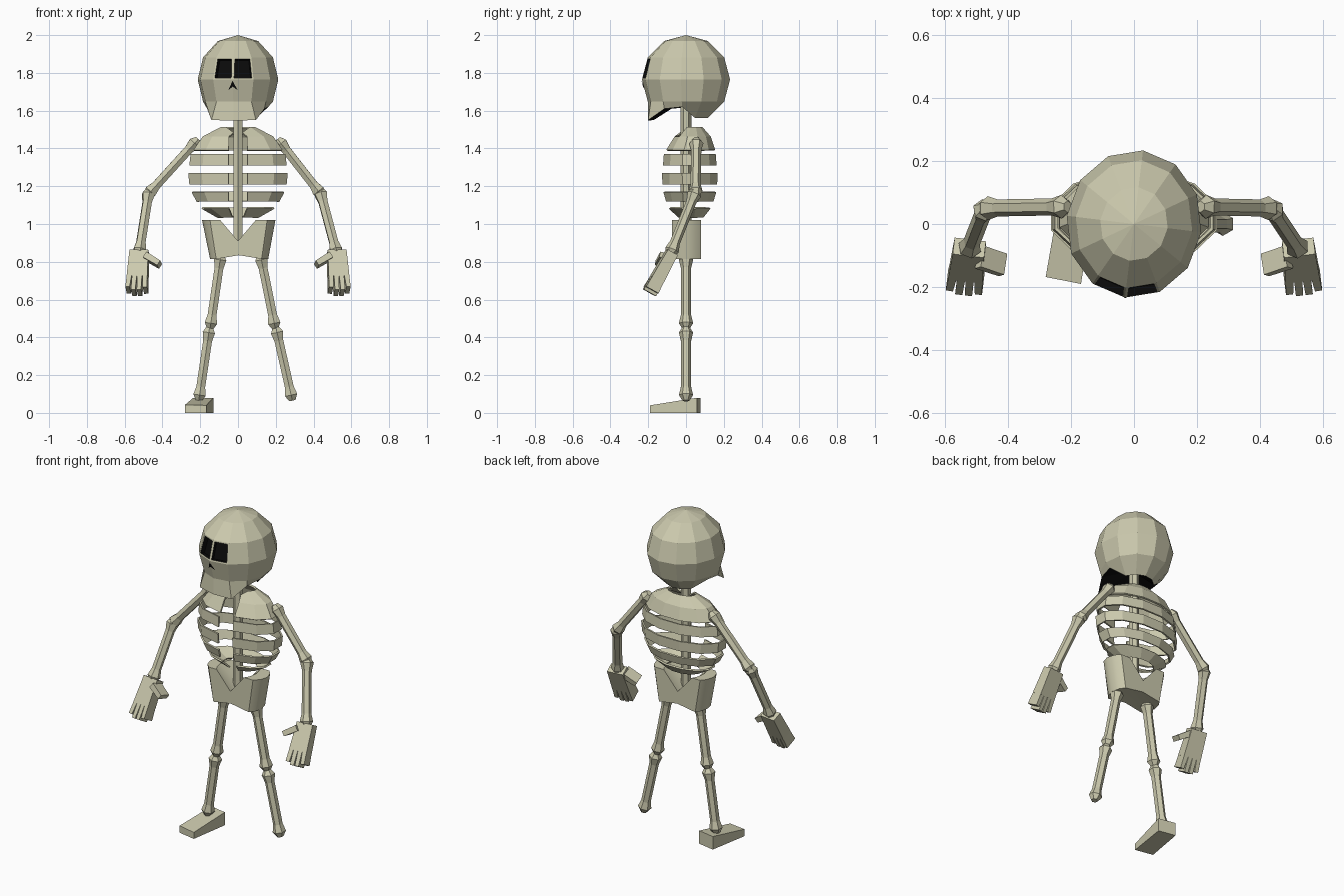
import bpy, bmesh, math
from mathutils import Vector, Matrix

if "Cube" in bpy.data.objects:
    bpy.data.objects.remove(bpy.data.objects["Cube"])


def material(name, rgb):
    m = bpy.data.materials.new(name)
    m.diffuse_color = (*rgb, 1)
    m.use_nodes = True
    m.node_tree.nodes["Principled BSDF"].inputs["Base Color"].default_value = m.diffuse_color
    return m


BONE = material("bone", (0.60, 0.585, 0.42))
BLACK = material("hollow black", (0.003, 0.003, 0.003))


def finish(bm, name, recalc=True, mats=(BONE,)):
    if recalc:
        bmesh.ops.recalc_face_normals(bm, faces=bm.faces)
    me = bpy.data.meshes.new(name)
    bm.to_mesh(me)
    bm.free()
    for m in mats:
        me.materials.append(m)
    ob = bpy.data.objects.new(name, me)
    bpy.context.collection.objects.link(ob)
    return ob


def loft(bm, rings, closed=True, caps=True):
    """Join rings of points with quads."""
    vs = [[bm.verts.new(p) for p in r] for r in rings]
    n = len(vs[0])
    for a, b in zip(vs, vs[1:]):
        for i in range(n if closed else n - 1):
            j = (i + 1) % n
            bm.faces.new((a[i], a[j], b[j], b[i]))
    if caps:
        bm.faces.new(vs[0][::-1])
        bm.faces.new(vs[-1])
    return vs


def long_bone(name, a, b, r=0.027):
    """Six-sided shaft with a knob at each end."""
    a, b = Vector(a), Vector(b)
    q = (b - a).to_track_quat('Z', 'Y')
    L = (b - a).length
    prof = [(0, .7), (.03, 1.4), (.075, 1), (L - .075, 1), (L - .03, 1.4), (L, .7)]
    bm = bmesh.new()
    loft(bm, [[a + q @ Vector((r * k * math.cos(i * math.pi / 3),
                               r * k * math.sin(i * math.pi / 3), d)) for i in range(6)]
              for d, k in prof])
    return finish(bm, name)


def beam(bm, a, b, side, w, t):
    """Box from a to b; w and t are (start, end) widths and thicknesses."""
    a, b = Vector(a), Vector(b)
    d = (b - a).normalized()
    s = Vector(side)
    s = (s - d * s.dot(d)).normalized()
    n = d.cross(s)
    loft(bm, [[p + s * (x * w[k] / 2) + n * (y * t[k] / 2)
               for x, y in ((-1, -1), (1, -1), (1, 1), (-1, 1))]
              for k, p in enumerate((a, b))])


# skull: 12-sided cranium, front of the lowest ring pulled into a jaw, hollow below
TURN = Matrix.Rotation(math.radians(-7), 4, 'Z')
RX, RY, CZ = 0.215, 0.235, 1.765
bm = bmesh.new()
rings = []
for lat in (60, 30, 0, -30):
    k, z = math.cos(math.radians(lat)), CZ + RY * math.sin(math.radians(lat))
    rings.append([(RX * k * math.sin(i * math.pi / 6), -RY * k * math.cos(i * math.pi / 6), z)
                  for i in range(12)])
low = []
LOW = {0: (.86, 1.548), 1: (.92, 1.55), 2: (.82, 1.61), 3: (.75, 1.62)}
for i in range(12):
    k, z = LOW.get(min(i, 12 - i), (.5, 1.562))
    x, y = RX * k * math.sin(i * math.pi / 6), -RY * k * math.cos(i * math.pi / 6)
    low.append((x * (1.2 if i in (1, 11) else 1), y, z))
rings.append(low)
vs = loft(bm, rings, caps=False)
top, under = bm.verts.new((0, 0, 2.0)), bm.verts.new((0, -.02, 1.66))
for i in range(12):
    j = (i + 1) % 12
    bm.faces.new((vs[0][j], vs[0][i], top))
    bm.faces.new((vs[-1][i], vs[-1][j], under)).material_index = 1
bmesh.ops.recalc_face_normals(bm, faces=bm.faces)
# eye sockets
eyes = [f for f in bm.faces if f.calc_center_median().y < -.17
        and 1.78 < f.calc_center_median().z < 1.87 and abs(f.calc_center_median().x) < .09]
bmesh.ops.inset_individual(bm, faces=eyes, thickness=0.012)
walls = bmesh.ops.inset_individual(bm, faces=eyes, thickness=0.003, depth=-0.025)['faces']
for f in list(walls) + eyes:
    f.material_index = 1
bm.transform(TURN)
finish(bm, "skull", recalc=False, mats=(BONE, BLACK))

# nose hole: two thin triangles lying on the ridge
bm = bmesh.new()


def on_face(x, z):
    k = 1 - .134 * (1.76 - z) / .117
    return bm.verts.new((x, -RY * k + .293 * abs(x) - .003, z))


a, c = on_face(0, 1.758), on_face(0, 1.728)
for s in (-1, 1):
    bm.faces.new((a, on_face(.025 * s, 1.708), c)[::s])
bm.transform(TURN)
finish(bm, "nose_hole", recalc=False, mats=(BLACK,))

# spine
bm = bmesh.new()
loft(bm, [[(.028 * math.sin(i * math.pi / 3), -.028 * math.cos(i * math.pi / 3), z)
           for i in range(6)] for z in (.88, 1.66)])
finish(bm, "spine")

# rib cage: bands (z, x radius, y radius, y centre) open at the front
BANDS = [
    [(1.51, .09, .045, .04), (1.46, .19, .095, .035), (1.39, .24, .13, .025)],
    [(1.37, .255, .137, .02), (1.31, .262, .142, .02)],
    [(1.27, .268, .147, .02), (1.21, .262, .145, .02)],
    [(1.17, .25, .14, .02), (1.12, .222, .125, .02)],
    [(1.085, .197, .11, .02), (1.037, .11, .065, .025)],
]
for n, band in enumerate(BANDS):
    bm = bmesh.new()
    rings = []
    for z, rx, ry, cy in band:
        ring = []
        for i in range(12):
            t = math.radians(15 + 30 * i)
            x = rx * math.sin(t)
            end = i in (0, 11)
            if end:
                x = math.copysign(min(abs(x), .048), x)
            ring.append((x, cy - ry * math.cos(t), z - (.03 if end and z > 1.5 else 0)))
        rings.append(ring)
    loft(bm, rings, closed=False, caps=False)
    ob = finish(bm, f"rib_band_{n + 1}")
    sol = ob.modifiers.new("thickness", 'SOLIDIFY')
    sol.thickness, sol.offset = 0.01, 0

# pelvis: notched outline, narrower at front and back
OUT = [(-.19, 1.02), (-.12, 1.02), (0, .91), (.12, 1.02), (.198, 1.02),
       (.16, .815), (.005, .835), (-.148, .815)]
bm = bmesh.new()
loft(bm, [[(x * k, y, z) for x, z in OUT]
          for y, k in ((-.075, .78), (-.045, .93), (.0, 1), (.05, .93), (.08, .8))])
pelvis = finish(bm, "pelvis")
bpy.context.view_layer.objects.active = pelvis
pelvis.select_set(True)
bpy.ops.object.shade_smooth_by_angle(angle=math.radians(35))

# legs
for side, hip, knee, shin, ankle in (
        ("right", -.09, -.148, -.15, -.208), ("left", .118, .198, .2, .288)):
    long_bone(f"{side}_thigh", (hip, 0, .84), (knee, 0, .445))
    long_bone(f"{side}_shin", (shin, 0, .455), (ankle, 0, .065))

# the single foot: sloping wedge
bm = bmesh.new()
FOOT = [(-.28, -.168, .043), (-.168, -.19, .04), (-.13, .058, .08), (-.237, .078, .08)]
loft(bm, [[(x, y, 0) for x, y, z in FOOT], FOOT])
finish(bm, "foot")

# arms and hands
for side, s, elbow in (("right", -1, .475), ("left", 1, .437)):
    def P(x, y, z):
        return Vector((s * x, y, z))
    long_bone(f"{side}_upper_arm", P(.21, .055, 1.45), P(elbow + .008, .05, 1.15))
    long_bone(f"{side}_forearm", P(elbow - .005, .055, 1.185), P(.525, -.085, .835))
    bm = bmesh.new()
    wrist, tip = P(.522, -.075, .85), P(.536, -.19, .642)
    d = (tip - wrist).normalized()
    across = P(1, .12, 0)
    across = (across - d * across.dot(d)).normalized()
    knuckle = wrist + d * .16
    beam(bm, wrist, knuckle, across, (.1, .11), (.06, .07))
    for i in range(4):
        o = i - 1.5
        length = (.07, .085, .085, .068)[i]
        beam(bm, knuckle + across * (o * .0275) - d * .005,
             knuckle + across * (o * .031) + d * length, across, (.026, .023), (.068, .075))
    beam(bm, P(.49, -.105, .83), P(.415, -.13, .785), (0, 1, -.2), (.07, .07), (.035, .03))
    finish(bm, f"{side}_hand")
